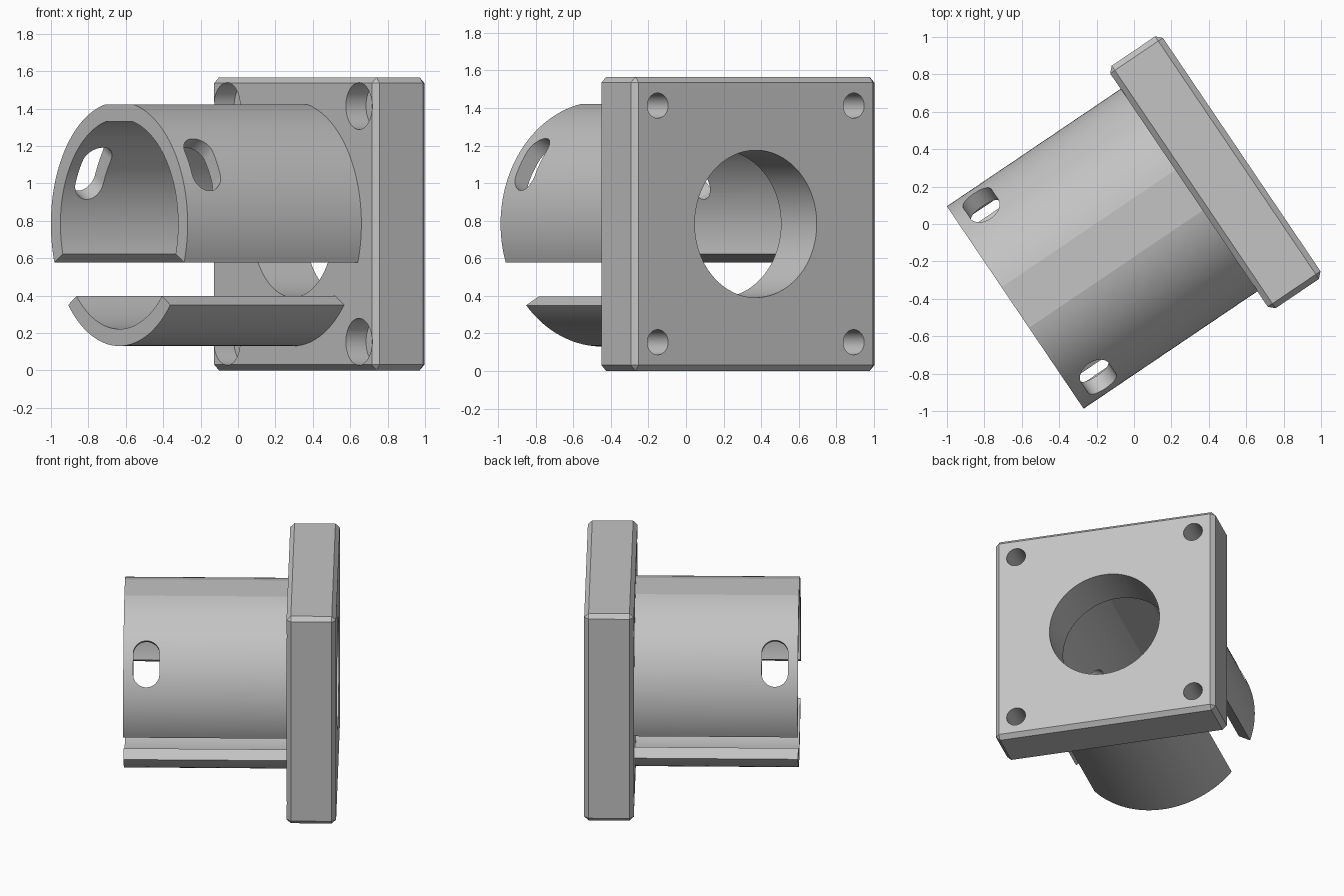
import bpy, bmesh, math
from mathutils import Matrix, Vector

cube = bpy.data.objects.get("Cube")
if cube:
    bpy.data.objects.remove(cube, do_unlink=True)

# Local frame: X along the tube axis, origin on the axis
PLACE = Matrix.Rotation(math.radians(34.04), 4, 'Z') @ Matrix.Translation((0, -0.0145, 0.783))
R_OUT, R_IN, SLOT = 0.653, 0.562, 0.131
TUBE_END, FACE_IN, FACE_OUT = -0.776, 0.345, 0.685
SIZE, CHAMFER = 1.565, 0.03

grey = bpy.data.materials.new("plain grey")
grey.use_nodes = True
colour = (0.55, 0.55, 0.55, 1)
grey.diffuse_color = colour
grey.node_tree.nodes["Principled BSDF"].inputs["Base Color"].default_value = colour


def make(name, bm):
    bmesh.ops.recalc_face_normals(bm, faces=bm.faces)
    mesh = bpy.data.meshes.new(name)
    bm.to_mesh(mesh)
    bm.free()
    obj = bpy.data.objects.new(name, mesh)
    bpy.context.collection.objects.link(obj)
    mesh.materials.append(grey)
    return obj


def select(obj):
    bpy.ops.object.select_all(action='DESELECT')
    obj.select_set(True)
    bpy.context.view_layer.objects.active = obj


def cut(target, cutter):
    mod = target.modifiers.new("cut", 'BOOLEAN')
    mod.operation, mod.solver, mod.object = 'DIFFERENCE', 'EXACT', cutter
    select(target)
    bpy.ops.object.modifier_apply(modifier=mod.name)
    bpy.data.objects.remove(cutter, do_unlink=True)


def bore(x0, x1, radius, y=0, z=0):
    """Cylinder cutter running along X."""
    bm = bmesh.new()
    spin = Matrix.Translation(((x0 + x1) / 2, y, z)) @ Matrix.Rotation(math.pi / 2, 4, 'Y')
    bmesh.ops.create_cone(bm, cap_ends=True, segments=96, radius1=radius, radius2=radius,
                          depth=x1 - x0, matrix=spin)
    return make("bore_cutter", bm)


def arc(start, radius, steps=36):
    """Third of a ring, trimmed at both ends by parallel-sided slots."""
    trim = math.asin(SLOT / radius)
    a0 = math.radians(start) + trim
    span = math.radians(120) - 2 * trim
    return [(radius * math.cos(a0 + span * i / steps), radius * math.sin(a0 + span * i / steps))
            for i in range(steps + 1)]


def shell(name, starts):
    outer = [p for s in starts for p in arc(s, R_OUT)]
    inner = [p for s in starts for p in arc(s, R_IN)]
    bm = bmesh.new()
    rings = []
    for o, i in zip(outer, inner):
        rings.append([bm.verts.new((x, *p)) for x, p in
                      ((TUBE_END, o), (FACE_IN + 0.01, o), (FACE_IN + 0.01, i), (TUBE_END, i))])
    for a, b in zip(rings, rings[1:]):
        for k in range(4):
            n = (k + 1) % 4
            bm.faces.new((a[k], a[n], b[n], b[k]))
    bm.faces.new(rings[0])
    bm.faces.new(rings[-1])
    return make(name, bm)


def stadium(angle, x, radius, length):
    """Rounded slot cutter pointing outwards from the axis at an angle."""
    a = math.radians(angle)
    out = Vector((0, math.cos(a), math.sin(a)))
    side = Vector((0, -math.sin(a), math.cos(a)))
    bm = bmesh.new()
    verts = []
    for end in (1, -1):
        for i in range(33):
            t = math.pi * i / 32
            p = Vector((x, 0, 0)) + out * 0.35
            p += Vector((radius * math.cos(t) * end, 0, 0))
            p += side * end * (length / 2 - radius + radius * math.sin(t))
            verts.append(bm.verts.new(p))
    face = bm.faces.new(verts)
    top = bmesh.ops.extrude_face_region(bm, geom=[face])["geom"]
    bmesh.ops.translate(bm, vec=out * 0.5, verts=[v for v in top if isinstance(v, bmesh.types.BMVert)])
    return make("slot_cutter", bm)


# Square mounting plate with chamfered edges
bm = bmesh.new()
bmesh.ops.create_cube(bm, size=1)
bmesh.ops.scale(bm, vec=(FACE_OUT - FACE_IN, SIZE, SIZE), verts=bm.verts)
bmesh.ops.translate(bm, vec=((FACE_OUT + FACE_IN) / 2, 0, 0), verts=bm.verts)
bmesh.ops.bevel(bm, geom=bm.edges[:], offset=CHAMFER, segments=1, affect='EDGES')
plate = make("mounting_plate", bm)

# Central opening and counterbored screw holes
cut(plate, bore(FACE_IN - 0.1, FACE_OUT + 0.1, 0.392))
for y in (-0.63, 0.63):
    for z in (-0.63, 0.63):
        cut(plate, bore(FACE_IN - 0.1, FACE_OUT + 0.1, 0.067, y, z))
        cut(plate, bore(FACE_IN - 0.1, FACE_IN + 0.13, 0.125, y, z))

# Split tube: wide upper shell with flat crown, narrow lower shell
upper = shell("upper_tube_shell", (-30, 90))
lower = shell("lower_tube_shell", (210,))
for angle in (30, 150):
    cut(upper, stadium(angle, -0.618, 0.09, 0.32))

for obj in (plate, upper, lower):
    obj.data.transform(PLACE)
    select(obj)
    bpy.ops.object.shade_smooth_by_angle(angle=math.radians(8))
